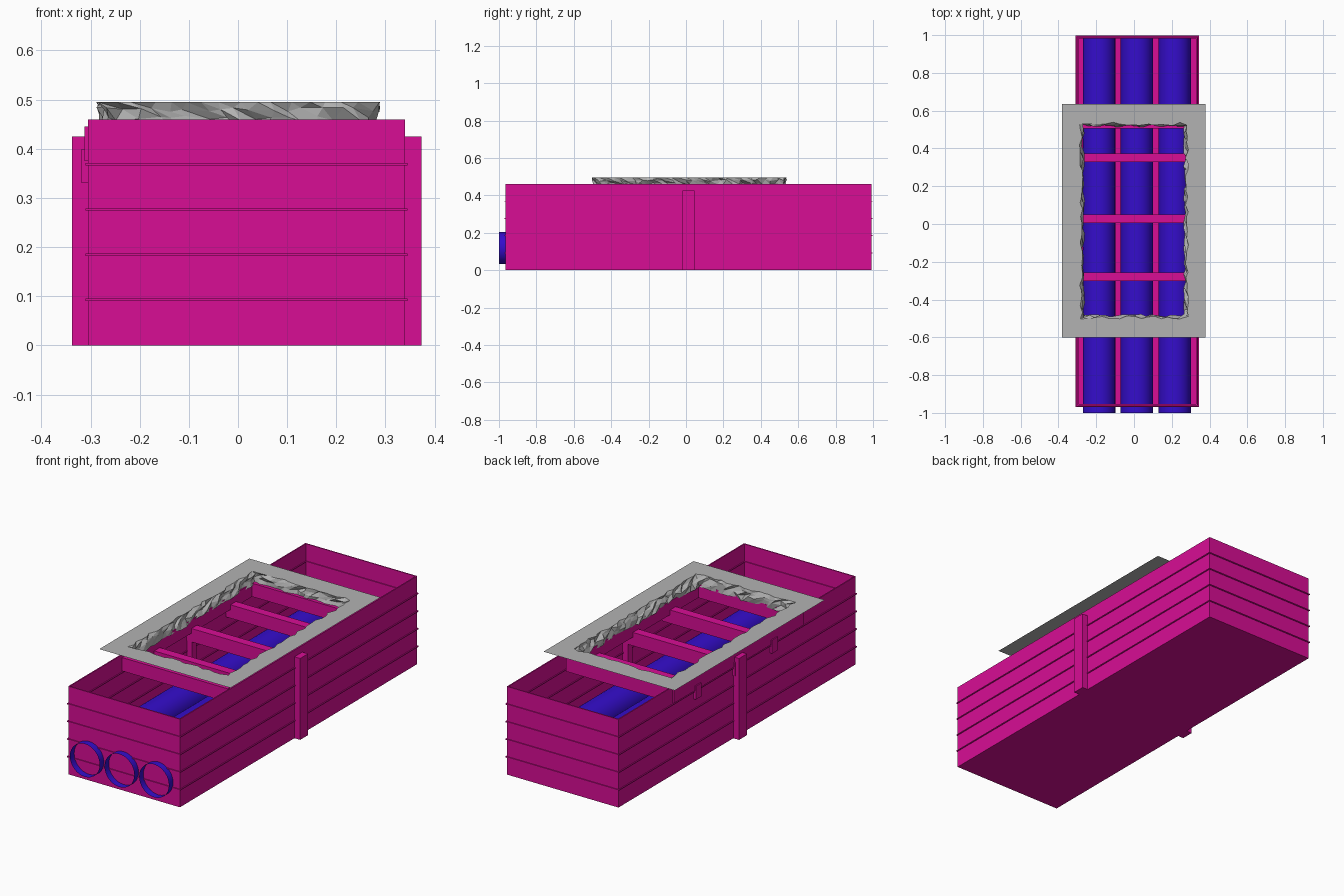
import bpy, bmesh, random
from mathutils import Vector

random.seed(4)
cube = bpy.data.objects.get("Cube")
if cube:
    bpy.data.objects.remove(cube, do_unlink=True)


def material(name, rgb):
    m = bpy.data.materials.new(name)
    m.use_nodes = True
    m.diffuse_color = (*rgb, 1)
    m.node_tree.nodes["Principled BSDF"].inputs["Base Color"].default_value = (*rgb, 1)
    return m


MAGENTA = material("magenta", (0.69, 0.004, 0.3))
BLUE = material("blue", (0.035, 0.004, 0.6))
GREY = material("grey", (0.45, 0.45, 0.45))


def finish(name, bm, mat):
    mesh = bpy.data.meshes.new(name)
    bm.to_mesh(mesh)
    bm.free()
    mesh.materials.append(mat)
    ob = bpy.data.objects.new(name, mesh)
    bpy.context.collection.objects.link(ob)
    return ob


def add_box(bm, x, y, z):
    verts = bmesh.ops.create_cube(bm, size=1)["verts"]
    for v in verts:
        v.co = Vector([r[0] if c < 0 else r[1] for c, r in zip(v.co, (x, y, z))])


def box(name, x, y, z):
    bm = bmesh.new()
    add_box(bm, x, y, z)
    return finish(name, bm, MAGENTA)


def ring(name, x, y, z, t):
    """Rectangular frame of four boards with wall thickness t."""
    bm = bmesh.new()
    for a, b in ((x[0], x[0] + t), (x[1] - t, x[1])):
        add_box(bm, (a, b), y, z)
    for a, b in ((y[0], y[0] + t), (y[1] - t, y[1])):
        add_box(bm, (x[0] + t, x[1] - t), (a, b), z)
    return finish(name, bm, MAGENTA)


# Open crate: floor, thin walls and the ridges between planks
X, Y, TOP, T = (-0.305, 0.34), (-0.965, 0.993), 0.46, 0.006
box("crate_floor", X, Y, (0, T))
ring("crate_walls", X, Y, (T, TOP), T)
grow = 0.005
for i in range(1, 5):
    z = i * TOP / 5
    ring(f"plank_ridge_{i}", (X[0] - grow, X[1] + grow), (Y[0] - grow, Y[1] + grow),
         (z - 0.002, z + 0.003), T + 2 * grow)

# Middle posts outside and inside both long walls
for side, wall, out in (("right", X[0], -1), ("left", X[1], 1)):
    box(f"outer_post_{side}", sorted((wall, wall + out * 0.033)), (-0.02, 0.045), (0, 0.425))
    box(f"inner_post_{side}", sorted((wall, wall - out * 0.035)), (0.005, 0.045), (0, 0.4))

# Hatch frame and the cross beams below it
ring("hatch_frame", (-0.312, 0.312), (-0.53, 0.545), (0.375, 0.445), 0.04)
for i, y in enumerate((-0.28, 0.027, 0.35)):
    box(f"cross_beam_{i + 1}", (-0.318, 0.32), (y - 0.023, y + 0.023), (0.33, 0.4))

# Three open pipes sticking out through the front wall
for i, x in enumerate((-0.185, 0.015, 0.215)):
    bm = bmesh.new()
    bmesh.ops.create_cone(bm, cap_ends=False, segments=32, radius1=0.086, radius2=0.086, depth=1)
    for v in bm.verts:
        a, b, h = v.co
        v.co = (x + a, -1 if h < 0 else 0.985, 0.118 + b)
    for f in bm.faces:
        f.smooth = True
    bmesh.ops.recalc_face_normals(bm, faces=bm.faces)
    finish(f"pipe_{i + 1}", bm, BLUE)


# Ground sheet with a broken hole and its craggy rim
def rectangle_points(x, y, step):
    corners = [Vector(c) for c in ((x[0], y[0]), (x[1], y[0]), (x[1], y[1]), (x[0], y[1]))]
    for a, b in zip(corners, corners[1:] + corners[:1]):
        n = round((b - a).length / step)
        for k in range(n):
            yield a.lerp(b, k / n)


SHEET_Z = 0.495
CENTRE = Vector((0, 0.018))
outline = list(rectangle_points((-0.28, 0.28), (-0.495, 0.53), 0.035))
layers = []
drift = 0
for z, inset, rough in ((SHEET_Z, 0, 0.009), (0.48, 0.003, 0.013),
                        (0.462, 0.008, 0.012), (0.435, 0.012, 0.008)):
    layer = []
    for p in outline:
        q = p - CENTRE
        q.x -= inset * (1 if q.x > 0 else -1)
        q.y -= inset * (1 if q.y > 0 else -1)
        q += CENTRE + Vector((random.uniform(-rough, rough), random.uniform(-rough, rough)))
        dz = 0 if z == SHEET_Z else random.uniform(-0.005, 0.005)
        layer.append((q.x, q.y, z + dz))
    layers.append(layer)

bm = bmesh.new()
outer = [bm.verts.new((x, y, SHEET_Z)) for x, y in
         ((-0.38, -0.602), (0.378, -0.602), (0.378, 0.636), (-0.38, 0.636))]
inner = [bm.verts.new(c) for c in layers[0]]
edges = [bm.edges.new((loop[i - 1], loop[i])) for loop in (outer, inner) for i in range(len(loop))]
bmesh.ops.triangle_fill(bm, edges=edges, use_beauty=True, normal=(0, 0, 1))
for f in bm.faces:
    f.normal_update()
    if f.normal.z < 0:
        f.normal_flip()
finish("ground_sheet", bm, GREY)

bm = bmesh.new()
rows = [[bm.verts.new(c) for c in layer] for layer in layers]
for up, low in zip(rows, rows[1:]):
    for i in range(len(up)):
        a, b, c, d = up[i - 1], up[i], low[i], low[i - 1]
        bm.faces.new((a, b, c))
        bm.faces.new((a, c, d))
finish("hole_rim", bm, GREY)
